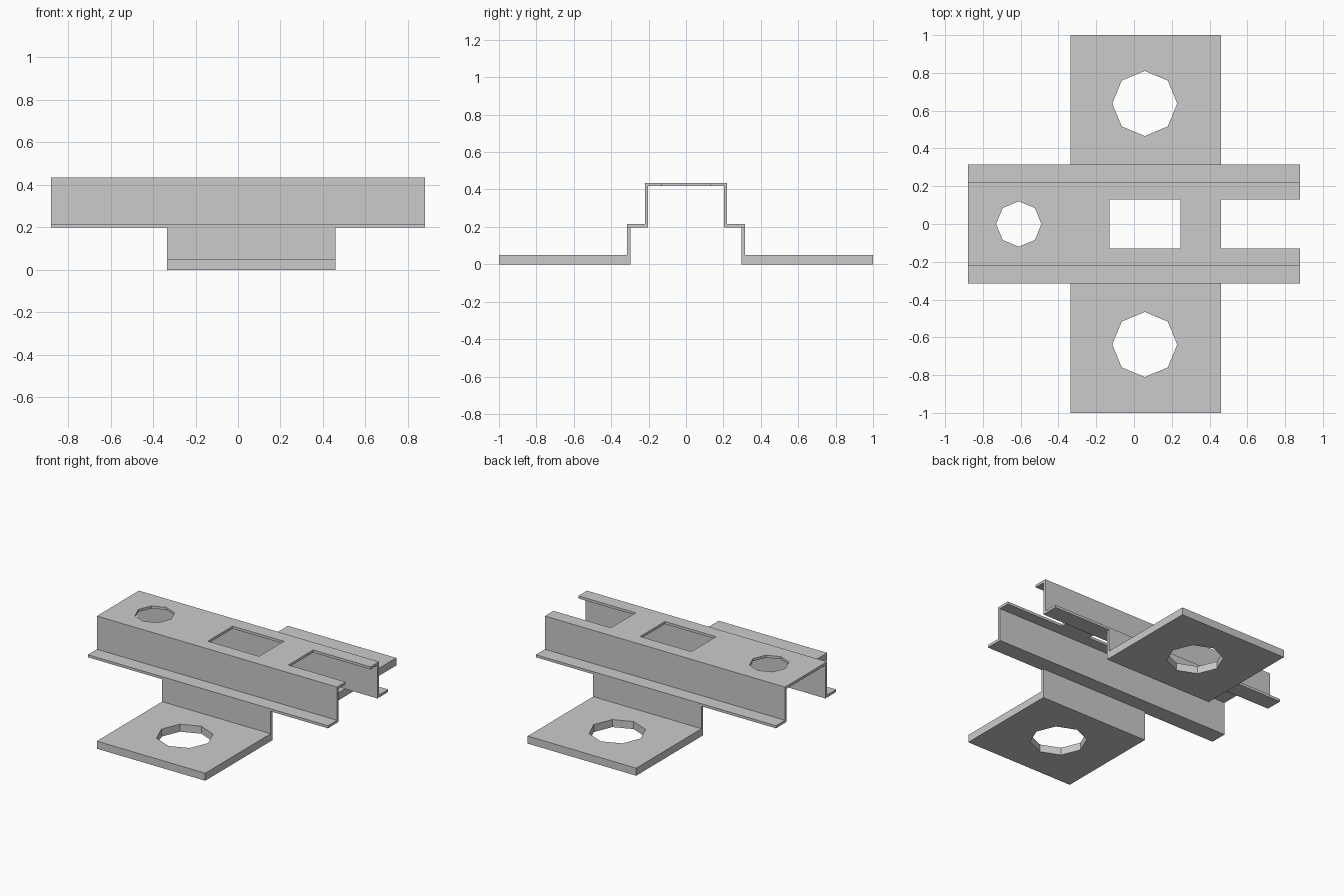
import bpy, bmesh, math

if "Cube" in bpy.data.objects:
    bpy.data.objects.remove(bpy.data.objects["Cube"])


def extrude_profile(name, profile, x0, x1):
    """Extrude a closed (y, z) outline along x."""
    bm = bmesh.new()
    face = bm.faces.new([bm.verts.new((x0, y, z)) for y, z in profile])
    ext = bmesh.ops.extrude_face_region(bm, geom=[face])
    moved = [v for v in ext["geom"] if isinstance(v, bmesh.types.BMVert)]
    bmesh.ops.translate(bm, verts=moved, vec=(x1 - x0, 0, 0))
    bmesh.ops.recalc_face_normals(bm, faces=bm.faces)
    mesh = bpy.data.meshes.new(name)
    bm.to_mesh(mesh)
    bm.free()
    obj = bpy.data.objects.new(name, mesh)
    bpy.context.collection.objects.link(obj)
    return obj


def octagon_cutter(x, y, z, radius):
    bpy.ops.mesh.primitive_cylinder_add(vertices=8, radius=radius, depth=0.2, location=(x, y, z))
    return bpy.context.object


def box_cutter(x0, x1, y0, y1, z):
    bpy.ops.mesh.primitive_cube_add(size=1, location=((x0 + x1) / 2, (y0 + y1) / 2, z))
    cutter = bpy.context.object
    cutter.scale = (x1 - x0, y1 - y0, 0.2)
    return cutter


def cut(obj, cutters):
    bpy.context.view_layer.objects.active = obj
    for cutter in cutters:
        cutter.hide_render = True
        mod = obj.modifiers.new("cut", 'BOOLEAN')
        mod.operation = 'DIFFERENCE'
        mod.solver = 'EXACT'
        mod.object = cutter
        bpy.ops.object.modifier_apply(modifier=mod.name)
        bpy.data.objects.remove(cutter)


# Hat-shaped channel: top plate, walls and outward lips
outer = [(0.315, 0.198), (0.315, 0.215), (0.22, 0.215), (0.22, 0.435)]
inner = [(0.203, 0.418), (0.203, 0.198)]
half = outer + [(-y, z) for y, z in reversed(outer)]
profile = half + [(-y, z) for y, z in reversed(inner)] + inner
channel = extrude_profile("channel", profile, -0.88, 0.88)

# Round hole, square window and open end slot in the top plate
cut(channel, [
    octagon_cutter(-0.61, 0, 0.43, 0.12),
    box_cutter(-0.13, 0.245, -0.13, 0.13, 0.43),
    box_cutter(0.46, 1.0, -0.13, 0.13, 0.43),
])

# Mounting feet: riser below the lip and a drilled flange
foot = [(0.298, 0), (1, 0), (1, 0.05), (0.315, 0.05), (0.315, 0.2), (0.298, 0.2)]
for side, name in ((-1, "front_foot"), (1, "back_foot")):
    obj = extrude_profile(name, [(side * y, z) for y, z in foot], -0.335, 0.46)
    cut(obj, [octagon_cutter(0.057, side * 0.638, 0.03, 0.172)])
